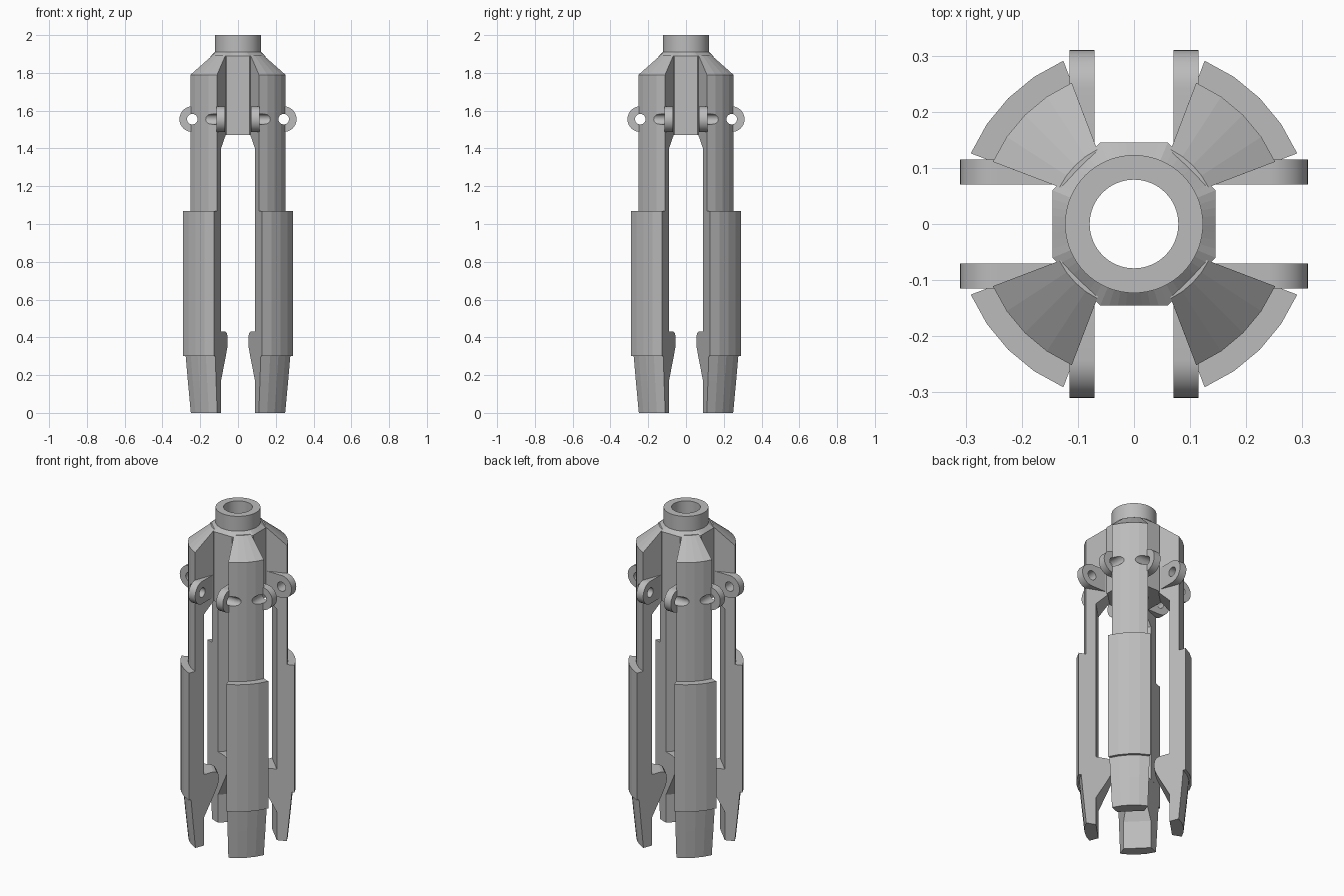
import bpy, bmesh, math
from mathutils import Matrix, Vector

if "Cube" in bpy.data.objects:
    bpy.data.objects.remove(bpy.data.objects["Cube"], do_unlink=True)

grey = bpy.data.materials.new("plain_grey")
grey.use_nodes = True
COLOUR = (0.5, 0.5, 0.5, 1)
grey.diffuse_color = COLOUR
grey.node_tree.nodes["Principled BSDF"].inputs["Base Color"].default_value = COLOUR


def make(name, rings, closed=False, matrix=Matrix()):
    """Skin a stack of equal-length rings; cap the ends or close the loop."""
    bm = bmesh.new()
    loops = [[bm.verts.new(p) for p in ring] for ring in rings]
    pairs = list(zip(loops, loops[1:]))
    if closed:
        pairs.append((loops[-1], loops[0]))
    else:
        bm.faces.new(loops[0][::-1])
        bm.faces.new(loops[-1])
    for a, b in pairs:
        for i in range(len(a)):
            j = (i + 1) % len(a)
            bm.faces.new((a[i], a[j], b[j], b[i]))
    bmesh.ops.remove_doubles(bm, verts=bm.verts, dist=1e-5)
    bmesh.ops.recalc_face_normals(bm, faces=bm.faces)
    bm.transform(matrix)
    mesh = bpy.data.meshes.new(name)
    bm.to_mesh(mesh)
    bm.free()
    mesh.materials.append(grey)
    obj = bpy.data.objects.new(name, mesh)
    bpy.context.scene.collection.objects.link(obj)
    return obj


def circle(radius, z, count, phase=0.0):
    return [(radius * math.cos(math.tau * i / count + phase),
             radius * math.sin(math.tau * i / count + phase), z) for i in range(count)]


def smooth(obj):
    bpy.ops.object.select_all(action="DESELECT")
    obj.select_set(True)
    bpy.context.view_layer.objects.active = obj
    bpy.ops.object.shade_smooth_by_angle(angle=math.radians(30))


def cut(obj, cutters):
    """Drill the cutters out of obj and bake the result."""
    for c in cutters:
        mod = obj.modifiers.new("drill", "BOOLEAN")
        mod.operation, mod.solver, mod.object = "DIFFERENCE", "EXACT", c
    bpy.context.view_layer.update()
    baked = bpy.data.meshes.new_from_object(
        obj.evaluated_get(bpy.context.evaluated_depsgraph_get()))
    obj.modifiers.clear()
    obj.data = baked


# Prong section: flat inner face, wedge sides, faceted outer arc
WEDGE = math.radians(24.13)


def section(z, inner, outer, steps=4):
    w = 0.448 * inner - 0.0153
    half = WEDGE - math.asin(0.014 / outer)
    arc = [half * (2 * i / steps - 1) for i in range(steps + 1)]
    return ([(inner, w, z), (inner, -w, z)]
            + [(outer * math.cos(a), outer * math.sin(a), z) for a in arc])


# height, inner distance, outer radius: tip, hooked toe, sleeve, shank, shoulder
PRONG = [(0, 0.203, 0.273), (0.17, 0.203, 0.29), (0.3, 0.138, 0.302),
         (0.3, 0.138, 0.317), (0.345, 0.118, 0.317), (0.38, 0.112, 0.317),
         (0.41, 0.117, 0.317), (0.425, 0.127, 0.317), (0.43, 0.145, 0.317),
         (0.43, 0.203, 0.317), (1.07, 0.203, 0.317), (1.07, 0.203, 0.275),
         (1.4, 0.203, 0.275), (1.47, 0.14, 0.275), (1.47, 0.1, 0.275),
         (1.79, 0.1, 0.275), (1.895, 0.1, 0.148)]

# Pin holes run straight across, level with the lugs
PIN = Vector((0.242, 0, 1.555))
TO_SIDE = Matrix.Rotation(math.pi / 2, 4, "X")
cutters = []
for k in range(4):
    turn = Matrix.Rotation(k * math.pi / 2, 4, "Z")
    c = make("pin_cutter", [circle(0.028, -0.4, 32), circle(0.028, 0.4, 32)],
             matrix=turn @ Matrix.Translation(PIN) @ TO_SIDE)
    c.hide_render = True
    cutters.append(c)


# Lug outline: round end outward, straight back into the hub
def lug_ring(y, radius=0.068):
    end = [(PIN.x + radius * math.cos(a), y, PIN.z + radius * math.sin(a))
           for a in (math.pi * (i / 20 - 0.5) for i in range(21))]
    return end + [(0.13, y, PIN.z + radius), (0.13, y, PIN.z - radius)]


for k in range(4):
    turn = Matrix.Rotation(k * math.pi / 2, 4, "Z")
    diagonal = turn @ Matrix.Rotation(math.pi / 4, 4, "Z")
    prong = make(f"prong_{k + 1}", [section(*row) for row in PRONG], matrix=diagonal)
    cut(prong, cutters)
    for side, name in ((1, "left"), (-1, "right")):
        lug = make(f"lug_{name}_{k + 1}",
                   [lug_ring(side * 0.07), lug_ring(side * 0.115)], matrix=turn)
        cut(lug, [cutters[k]])
        smooth(lug)

for c in cutters:
    bpy.data.objects.remove(c, do_unlink=True)

# Octagonal hub with a round bore
corner = 0.145 / math.cos(math.pi / 8)
EDGE = math.pi / 8
BORE = 0.079


def octagon(apothem, z, count=64):
    pts = []
    for i in range(count):
        a = math.tau * i / count + EDGE
        off = (a - EDGE) % (2 * EDGE) - EDGE
        r = apothem / math.cos(off)
        pts.append((r * math.cos(a), r * math.sin(a), z))
    return pts


make("hub", [circle(BORE, 1.47, 64, EDGE), octagon(0.145, 1.47), octagon(0.145, 1.89),
             circle(0.123, 1.91, 64, EDGE), circle(BORE, 1.91, 64, EDGE)], closed=True)

# Collar on top
collar = make("collar", [circle(BORE, 1.9, 64), circle(0.123, 1.9, 64),
                         circle(0.123, 2.0, 64), circle(BORE, 2.0, 64)], closed=True)
smooth(collar)
